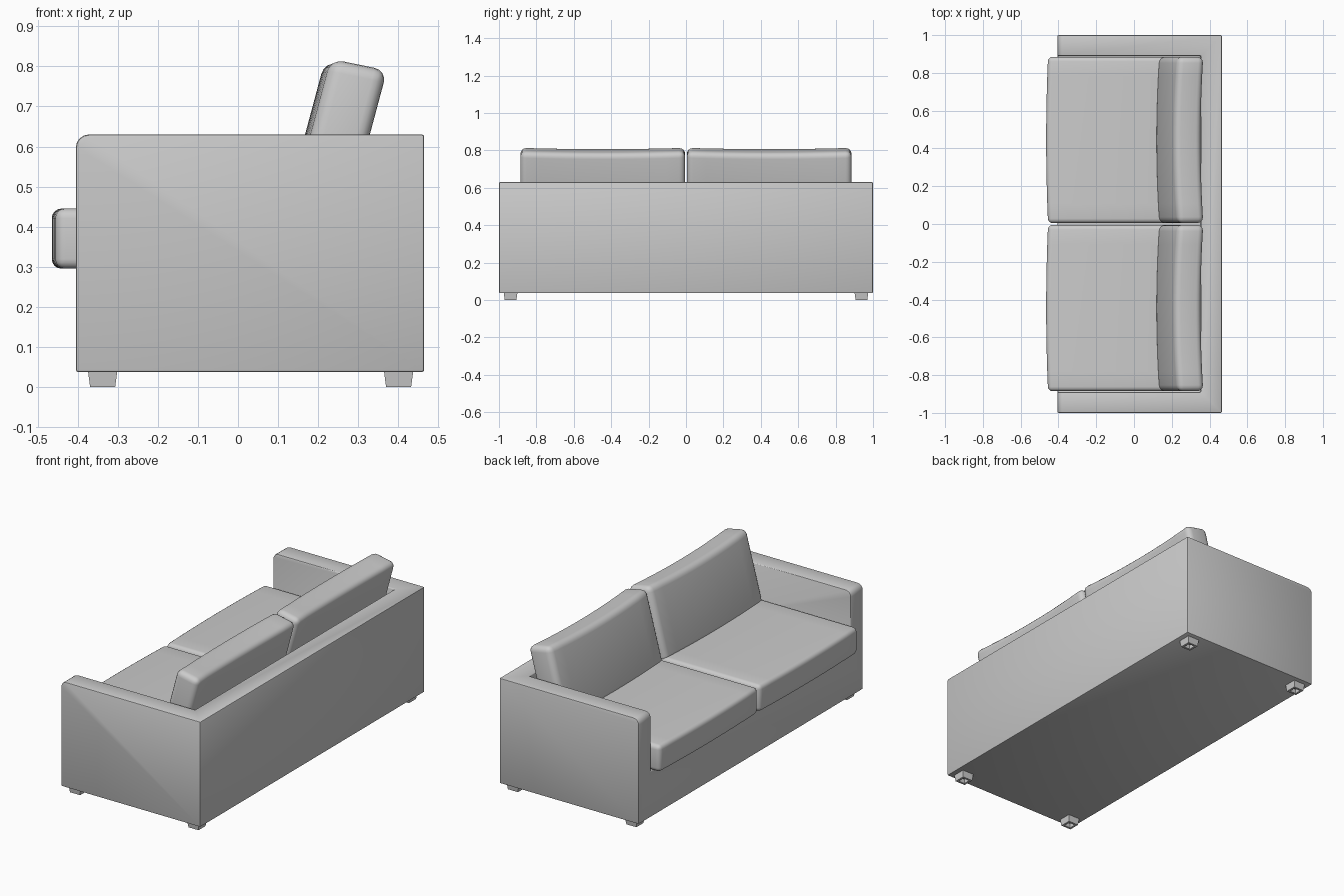
import bpy, bmesh, math
from mathutils import Matrix, Vector

if "Cube" in bpy.data.objects:
    bpy.data.objects.remove(bpy.data.objects["Cube"])


def finish(bm, name, bevel=0.0, smooth=True):
    bmesh.ops.recalc_face_normals(bm, faces=bm.faces)
    mesh = bpy.data.meshes.new(name)
    bm.to_mesh(mesh)
    bm.free()
    ob = bpy.data.objects.new(name, mesh)
    bpy.context.collection.objects.link(ob)
    bpy.ops.object.select_all(action='DESELECT')
    ob.select_set(True)
    bpy.context.view_layer.objects.active = ob
    if bevel:
        mod = ob.modifiers.new("soft_edges", 'BEVEL')
        mod.width, mod.segments = bevel, 2
        mod.limit_method, mod.angle_limit = 'ANGLE', math.radians(50)
        bpy.ops.object.modifier_apply(modifier=mod.name)
    if smooth:
        bpy.ops.object.shade_smooth_by_angle(angle=math.radians(40))
    return ob


# Frame: base, back and both arms as one U-shaped shell
X0, X1, XI = -0.405, 0.465, 0.355      # front, rear, inner face of back
YI, Z0, ZS, ZT = 0.89, 0.037, 0.295, 0.63
bm = bmesh.new()
V = lambda *p: bm.verts.new(p)
bot = [V(X0, -1, Z0), V(X1, -1, Z0), V(X1, 1, Z0), V(X0, 1, Z0)]
top = [V(X0, -1, ZT), V(X1, -1, ZT), V(X1, 1, ZT), V(X0, 1, ZT)]
inner = [(X0, YI), (XI, YI), (XI, -YI), (X0, -YI)]
rim = [V(x, y, ZT) for x, y in inner]
floor = [V(x, y, ZS) for x, y in inner]
bm.faces.new(bot)
bm.faces.new(floor)
bm.faces.new(top + rim)
for i in range(3):
    bm.faces.new((bot[i], bot[i + 1], top[i + 1], top[i]))
    bm.faces.new((rim[i], rim[i + 1], floor[i + 1], floor[i]))
bm.faces.new((bot[3], bot[0], top[0], rim[3], floor[3], floor[0], rim[0], top[3]))
bmesh.ops.recalc_face_normals(bm, faces=bm.faces)
arm_fronts = [bm.edges.get((top[0], rim[3])), bm.edges.get((top[3], rim[0]))]
bmesh.ops.bevel(bm, geom=arm_fronts, offset=0.033, segments=4, profile=0.5, affect='EDGES')
finish(bm, "sofa_frame", bevel=0.006)


def cushion(name, size, centre, tilt, radius, shape):
    """Rounded box, sliced along its width and then shaped."""
    bm = bmesh.new()
    bmesh.ops.create_cube(bm, size=1, matrix=Matrix.Diagonal((*size, 1)))
    bmesh.ops.bevel(bm, geom=bm.edges[:], offset=radius, segments=4, profile=0.5, affect='EDGES')
    for i in range(1, 12):
        y = size[1] * 0.46 * (i / 6 - 1)
        bmesh.ops.bisect_plane(bm, geom=bm.verts[:] + bm.edges[:] + bm.faces[:],
                               plane_co=(0, y, 0), plane_no=(0, 1, 0))
    for v in bm.verts:
        swell = 1 - (2 * v.co.y / size[1]) ** 2
        v.co += Vector(shape(v.co.copy(), swell))
    bm.transform(Matrix.Translation(centre) @ Matrix.Rotation(tilt, 4, 'Y'))
    finish(bm, name)


def seat_shape(p, s):
    return (-0.010 * s if p.x < 0 else 0, 0, 0)


def back_shape(p, s):
    return (-(0.015 if p.x < 0 else 0.012) * s, 0,
            0.06 * p.x - 0.011 * s if p.z > 0 else 0)


# Seat and back cushions, one pair per side
for side, label in ((-1, "right"), (1, "left")):
    cushion("seat_cushion_" + label, (0.807, 0.880, 0.150), (-0.0515, side * 0.445, 0.370),
            0, 0.024, seat_shape)
    cushion("back_cushion_" + label, (0.143, 0.880, 0.417), (0.250, side * 0.445, 0.604),
            math.radians(15), 0.032, back_shape)

# Tapered feet with a hollow underside
for x, xl in ((-0.338, "front"), (0.401, "rear")):
    for y, yl in ((-0.938, "right"), (0.938, "left")):
        bm = bmesh.new()
        bmesh.ops.create_cube(bm, size=1, matrix=Matrix.Translation((x, y, 0.0195))
                              @ Matrix.Diagonal((0.073, 0.073, 0.039, 1)))
        under = min(bm.faces, key=lambda f: f.calc_center_median().z)
        for v in under.verts:
            v.co.x = x + (v.co.x - x) * 0.86
            v.co.y = y + (v.co.y - y) * 0.86
        bmesh.ops.inset_region(bm, faces=[under], thickness=0.017)
        hollow = bmesh.ops.extrude_discrete_faces(bm, faces=[under])["faces"][0]
        bmesh.ops.translate(bm, verts=hollow.verts, vec=(0, 0, 0.025))
        finish(bm, xl + "_foot_" + yl, smooth=False)
